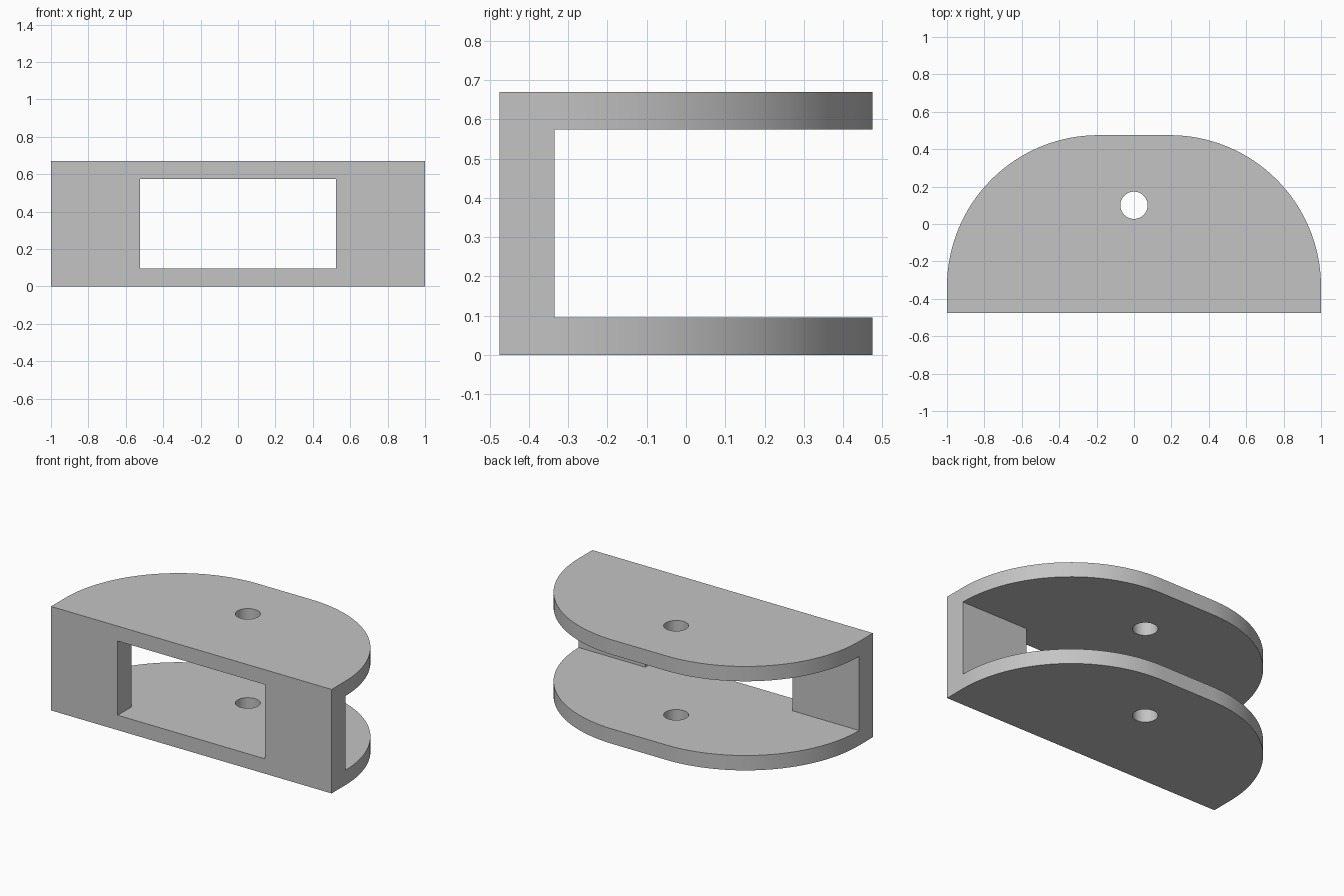
import bpy
import bmesh
from math import sin, cos, pi, radians

if "Cube" in bpy.data.objects:
    bpy.data.objects.remove(bpy.data.objects["Cube"], do_unlink=True)

# Main dimensions
HALF_W, FRONT, BACK, HEIGHT = 1.0, -0.475, 0.475, 0.67
PLATE = 0.096
WALL_BACK = -0.335
WINDOW = 0.525
RADIUS = BACK - WALL_BACK
CORNER_X = HALF_W - RADIUS

grey = bpy.data.materials.new("plain grey")
grey.use_nodes = True
grey.diffuse_color = (0.55, 0.55, 0.55, 1)
grey.node_tree.nodes["Principled BSDF"].inputs["Base Color"].default_value = (0.55, 0.55, 0.55, 1)


def prism(name, outline, z0, z1):
    """Extrude a flat xy outline from z0 to z1."""
    bm = bmesh.new()
    face = bm.faces.new([bm.verts.new((x, y, z0)) for x, y in outline])
    top = bmesh.ops.extrude_face_region(bm, geom=[face])["geom"]
    for v in top:
        if isinstance(v, bmesh.types.BMVert):
            v.co.z = z1
    bmesh.ops.recalc_face_normals(bm, faces=bm.faces)
    mesh = bpy.data.meshes.new(name)
    bm.to_mesh(mesh)
    bm.free()
    mesh.materials.append(grey)
    obj = bpy.data.objects.new(name, mesh)
    bpy.context.collection.objects.link(obj)
    return obj


def arc(cx, cy, r, start, end, steps):
    angles = [start + (end - start) * i / steps for i in range(steps + 1)]
    return [(cx + r * cos(a), cy + r * sin(a)) for a in angles]


# Solid body: straight front, two large rounded back corners
right_arc = arc(CORNER_X, WALL_BACK, RADIUS, 0, pi / 2, 32)
left_arc = [(-x, y) for x, y in reversed(right_arc)]
body = prism("bracket", [(-HALF_W, FRONT), (HALF_W, FRONT)] + right_arc + left_arc, 0, HEIGHT)

# T-shaped cutter: gap between the plates plus the front window
half_t = [(WINDOW, -0.7), (WINDOW, WALL_BACK), (1.3, WALL_BACK), (1.3, 0.7)]
t_outline = half_t + [(-x, y) for x, y in reversed(half_t)]
gap = prism("gap_cutter", t_outline, PLATE, HEIGHT - PLATE)

# Pin hole through both plates
hole = prism("pin_hole_cutter", arc(0, 0.1, 0.073, 0, 2 * pi, 48)[:-1], -0.2, HEIGHT + 0.2)

for cutter in (gap, hole):
    cutter.hide_render = True
    mod = body.modifiers.new(cutter.name, "BOOLEAN")
    mod.operation = "DIFFERENCE"
    mod.solver = "EXACT"
    mod.object = cutter

# Apply the cuts, then shade the curved rims smooth
bpy.ops.object.select_all(action="DESELECT")
body.select_set(True)
bpy.context.view_layer.objects.active = body
bpy.ops.object.convert(target="MESH")
for cutter in (gap, hole):
    bpy.data.objects.remove(cutter, do_unlink=True)
bpy.ops.object.shade_smooth_by_angle(angle=radians(30))
